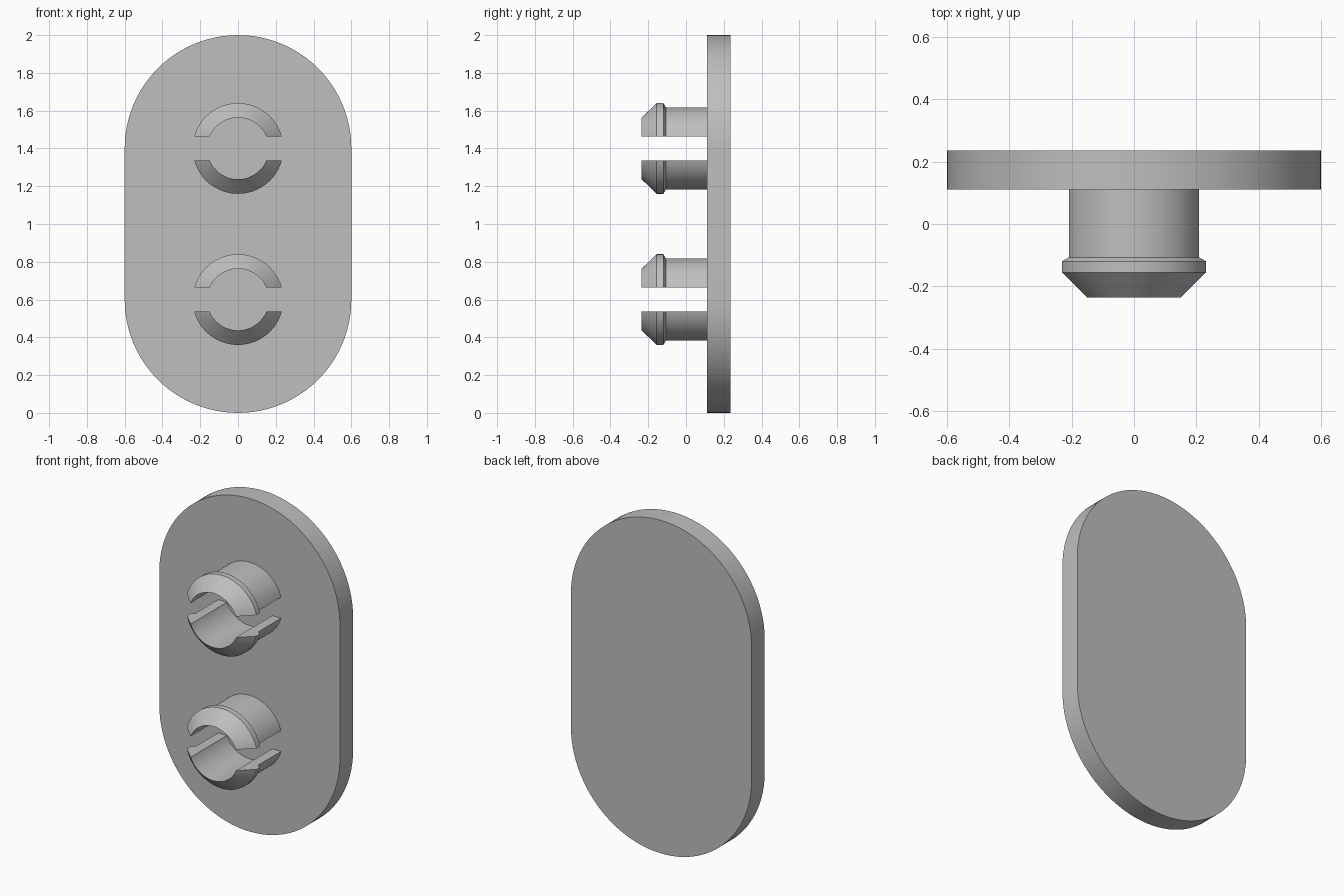
import bpy, bmesh
from math import asin, pi, cos, sin

cube = bpy.data.objects.get("Cube")
if cube:
    bpy.data.objects.remove(cube)

GREY = (0.52, 0.52, 0.52, 1)
mat = bpy.data.materials.new("light grey plastic")
mat.use_nodes = True
mat.diffuse_color = GREY
mat.node_tree.nodes["Principled BSDF"].inputs["Base Color"].default_value = GREY

FRONT, BACK = 0.11, 0.235      # plate faces
CENTRES = {"lower": 0.6, "upper": 1.4}


def finish(name, bm):
    bmesh.ops.recalc_face_normals(bm, faces=bm.faces)
    mesh = bpy.data.meshes.new(name)
    bm.to_mesh(mesh)
    bm.free()
    mesh.materials.append(mat)
    obj = bpy.data.objects.new(name, mesh)
    bpy.context.collection.objects.link(obj)
    bpy.ops.object.select_all(action='DESELECT')
    bpy.context.view_layer.objects.active = obj
    obj.select_set(True)
    bpy.ops.object.shade_smooth_by_angle(angle=pi / 9)
    return obj


# Backing plate: a stadium outline extruded through its thickness
def make_plate(radius=0.6, steps=48):
    bm = bmesh.new()
    outline = []
    for start, z in ((0, CENTRES["upper"]), (pi, CENTRES["lower"])):
        for i in range(steps + 1):
            a = start + pi * i / steps
            outline.append(bm.verts.new((radius * cos(a), FRONT, z + radius * sin(a))))
    face = bm.faces.new(outline)
    moved = bmesh.ops.extrude_face_region(bm, geom=[face], use_keep_orig=True)["geom"]
    bmesh.ops.translate(bm, vec=(0, BACK - FRONT, 0),
                        verts=[v for v in moved if isinstance(v, bmesh.types.BMVert)])
    finish("backing_plate", bm)


# Snap clip jaw: a barbed profile swept over an arc that stops at a flat slot
ROOT = FRONT + 0.005
PROFILE = [(0.163, ROOT), (0.163, -0.235), (0.24, -0.155),
           (0.24, -0.12), (0.218, -0.107), (0.218, ROOT)]   # radius, y
HALF_SLOT = 0.063


def make_jaw(name, centre, side, steps=40):
    bm = bmesh.new()
    rows = []
    for r, y in PROFILE:
        a0 = asin(HALF_SLOT / r)
        angles = [a0 + (pi - 2 * a0) * i / steps for i in range(steps + 1)]
        rows.append([bm.verts.new((r * cos(a), y, centre + side * r * sin(a)))
                     for a in angles])
    for row, nxt in zip(rows, rows[1:] + rows[:1]):
        for i in range(steps):
            bm.faces.new((row[i], row[i + 1], nxt[i + 1], nxt[i]))
    for end in (0, -1):
        bm.faces.new([row[end] for row in rows])
    finish(name, bm)


make_plate()
for place, z in CENTRES.items():
    make_jaw(place + "_clip_top_jaw", z, 1)
    make_jaw(place + "_clip_bottom_jaw", z, -1)
